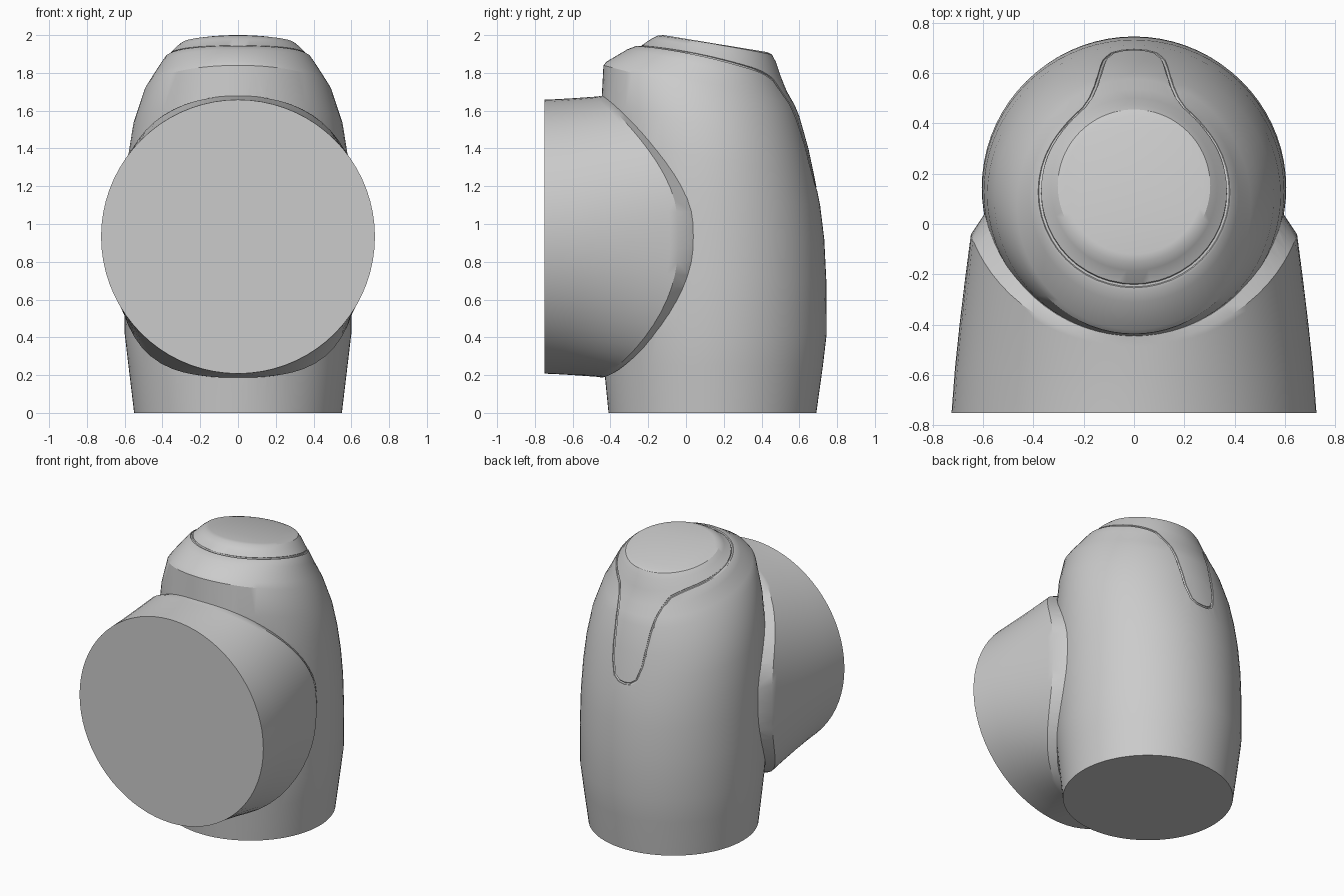
import bpy, bmesh
from math import sin, cos, pi, sqrt
from mathutils import Vector
from mathutils.bvhtree import BVHTree

if "Cube" in bpy.data.objects:
    bpy.data.objects.remove(bpy.data.objects["Cube"])

N = 72


def loft(name, rings):
    """Skin a list of closed point rings and cap both ends."""
    bm = bmesh.new()
    loops = [[bm.verts.new(p) for p in ring] for ring in rings]
    for a, b in zip(loops, loops[1:]):
        for i in range(len(a)):
            j = (i + 1) % len(a)
            bm.faces.new((a[i], a[j], b[j], b[i]))
    bm.faces.new(loops[0])
    bm.faces.new(loops[-1])
    bmesh.ops.recalc_face_normals(bm, faces=bm.faces)
    me = bpy.data.meshes.new(name)
    bm.to_mesh(me)
    bm.free()
    ob = bpy.data.objects.new(name, me)
    bpy.context.collection.objects.link(ob)
    return ob


def tilted_ring(yf, zf, yb, zb, rx, bump=0):
    """Ellipse through a front point and a back point, half-width rx."""
    pts = []
    for i in range(N):
        a = 2 * pi * i / N
        c, s = cos(a), sin(a)
        pts.append((rx * s, (yf + yb) / 2 - c * (yb - yf) / 2,
                    (zf + zb) / 2 - c * (zb - zf) / 2 + bump * s * s))
    return pts


def boolean(ob, cutter, op):
    mod = ob.modifiers.new("bool", 'BOOLEAN')
    mod.object, mod.operation, mod.solver = cutter, op, 'EXACT'
    bpy.context.view_layer.objects.active = ob
    bpy.ops.object.modifier_apply(modifier=mod.name)
    bpy.data.objects.remove(cutter)


# Upright body with slanted shoulder and raised cap
body = loft("pipe_elbow_body", [tilted_ring(*r) for r in (
    (-.41, 0, .69, 0, .55),
    (-.435, .25, .725, .25, .58),
    (-.45, .42, .745, .42, .60),
    (-.455, .75, .743, .7, .605),
    (-.455, 1.0, .732, .92, .603),
    (-.455, 1.2, .71, 1.1, .597),
    (-.452, 1.45, .68, 1.25, .583),
    (-.447, 1.65, .648, 1.4, .555),
    (-.437, 1.84, .60, 1.57, .495),
    (-.42, 1.86, .575, 1.63, .465, .01),
    (-.31, 1.925, .535, 1.70, .415, .02),
    (-.265, 1.942, .512, 1.755, .388, .025),
    (-.235, 1.945, .50, 1.785, .365, .025),
    (-.185, 1.98, .475, 1.86, .33, .01),
    (-.15, 1.997, .455, 1.897, .303, .005),
    (-.12, 2.0, .43, 1.91, .275))])

# Tapering side outlet: round mouth, squarer root, chamfer against the body
CZ, R = .933, .725


def outlet_ring(t, chamfer=False):
    pts = []
    for i in range(N):
        a = 2 * pi * i / N
        c, s = cos(a), sin(a)
        n = 2.7 - .3 * s
        k = (abs(c) ** n + abs(s) ** n) ** (-1 / n)
        xr, zr = .648 * k * c, .742 * k * s
        yr = .145 - .615 * sqrt(1 - (xr / .68) ** 2)
        if chamfer:
            xr, zr = xr * .9, zr * 1.005
            yr = .145 - sqrt(.59 ** 2 - xr ** 2)
        u = t ** 1.25
        pts.append((R * c * (1 - u) + xr * u, -.75 * (1 - t) + yr * t,
                    CZ + R * s * (1 - u) + zr * u))
    return pts


core = [(.1 * cos(2 * pi * i / N), .1, CZ + .1 * sin(2 * pi * i / N)) for i in range(N)]
outlet = loft("side_outlet", [outlet_ring(t) for t in (0, .25, .5, .75, .94, 1)]
              + [outlet_ring(1, True), core])

# Keyhole outline projected down on the body, used to cut the seam groove
half = [(.375 * sin(a), .13 - .375 * cos(a)) for a in [pi * i / 24 for i in range(1, 18)]]
half += [(.235, .43), (.20, .462), (.17, .505), (.15, .55), (.137, .59),
         (.127, .625), (.115, .655), (.085, .68), (.045, .69)]
outline = [(0, -.245)] + half + [(0, .693)] + [(-x, y) for x, y in reversed(half)]
tree = BVHTree.FromObject(body, bpy.context.evaluated_depsgraph_get())
path = []
for x, y in outline:
    hit = tree.ray_cast(Vector((x, y, 3)), Vector((0, 0, -1)))[0]
    if hit:
        path.append(hit)
curve = bpy.data.curves.new("groove_path", 'CURVE')
curve.dimensions = '3D'
curve.bevel_depth, curve.bevel_resolution = .009, 1
sp = curve.splines.new('POLY')
sp.points.add(len(path) - 1)
for p, v in zip(sp.points, path):
    p.co = (*v, 1)
sp.use_cyclic_u = True
groove_curve = bpy.data.objects.new("groove_path", curve)
bpy.context.collection.objects.link(groove_curve)
mesh = bpy.data.meshes.new_from_object(
    groove_curve.evaluated_get(bpy.context.evaluated_depsgraph_get()))
bpy.data.objects.remove(groove_curve)
groove = bpy.data.objects.new("groove_cutter", mesh)
bpy.context.collection.objects.link(groove)

# Merge outlet, cut groove, smooth shading
boolean(body, outlet, 'UNION')
boolean(body, groove, 'DIFFERENCE')
bpy.ops.object.select_all(action='DESELECT')
body.select_set(True)
bpy.context.view_layer.objects.active = body
bpy.ops.object.shade_smooth_by_angle(angle=.5)
